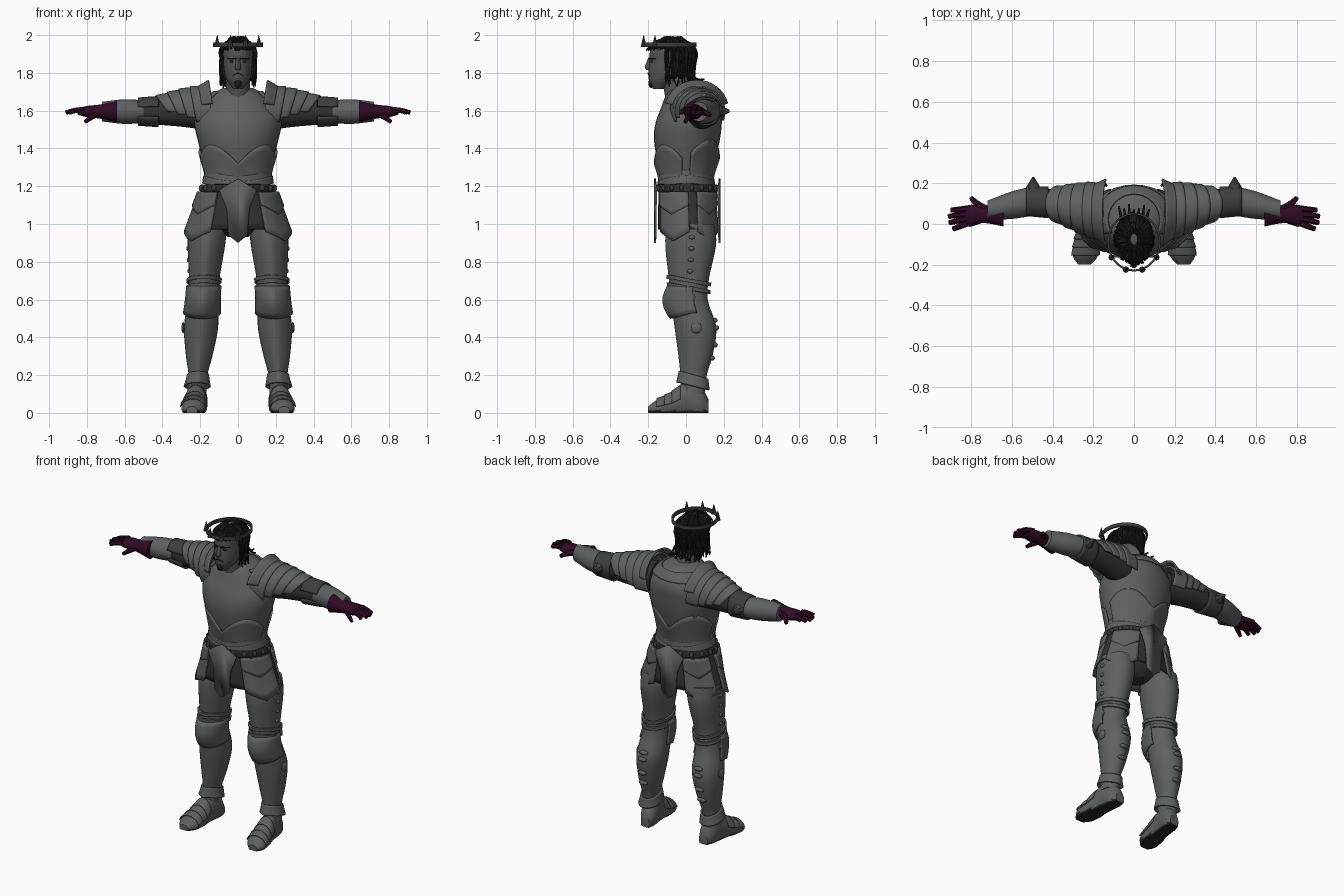
import bpy, bmesh, random
from math import sin, cos, pi, radians
from mathutils import Vector, Matrix

if "Cube" in bpy.data.objects:
    bpy.data.objects.remove(bpy.data.objects["Cube"])
random.seed(4)

def material(name, *rgb):
    m = bpy.data.materials.new(name)
    m.use_nodes = True
    m.diffuse_color = (*rgb, 1)
    m.node_tree.nodes["Principled BSDF"].inputs["Base Color"].default_value = (*rgb, 1)
    return m

STEEL = material("steel", .11, .12, .12)
SKIN = material("grey skin", .085, .09, .09)
DARK = material("dark cloth", .03, .032, .032)
IRON = material("dark iron", .045, .05, .05)
GLOVE = material("wine leather", .03, .003, .018)
HAIR = material("black hair", .011, .012, .012)
SOLE = material("sole", .018, .018, .018)

class Form:
    """Smooth oval body along an axis; rows are (position, radius, low side, high side)."""
    def __init__(self, axis, rows, centre=lambda t: 0, keel=0):
        self.axis, self.centre, self.keel = axis, centre, keel
        self.rows = [Vector(r) for r in rows]

    def spot(self, t, degrees, grow=0):
        """Surface point at an angle from the low side, pushed out by grow."""
        rows, last = self.rows, len(self.rows) - 1
        i = min(max(sum(t >= r[0] for r in rows) - 1, 0), last - 1)
        p, q = rows[i], rows[i + 1]
        h = q[0] - p[0]
        f = min(max((t - p[0]) / h, 0), 1)
        before, after = rows[max(i - 1, 0)], rows[min(i + 2, last)]
        m, k = (q - before) * (h / (q[0] - before[0])), (after - p) * (h / (after[0] - p[0]))
        ease = f * f * (3 - 2 * f)
        _, r, lo, hi = p + (q - p) * ease + m * (f * (1 - f) ** 2) - k * (f * f * (1 - f))
        a = radians(degrees)
        u = self.centre(t) + (r + grow) * sin(a)
        w = (lo + hi) / 2 - ((hi - lo) / 2 + grow) * cos(a) - self.keel * max(0, cos(a)) ** 14
        return Vector({"z": (u, w, t), "x": (t, w, u), "y": (u, t, w)}[self.axis])

def finish(name, mesh, mat, thick=0, mirror=False):
    """Shared shading, material and modifiers."""
    mesh.name = name
    mesh.materials.clear()
    mesh.materials.append(mat)
    for p in mesh.polygons:
        p.use_smooth = True
    mesh.set_sharp_from_angle(angle=radians(38))
    ob = bpy.data.objects.new(name, mesh)
    bpy.context.collection.objects.link(ob)
    if thick:
        s = ob.modifiers.new("Thickness", "SOLIDIFY")
        s.thickness, s.offset = thick, 0
    if mirror:
        ob.modifiers.new("Mirror", "MIRROR")
    return ob

def from_bm(bm, name, mat, **kw):
    bmesh.ops.recalc_face_normals(bm, faces=bm.faces)
    mesh = bpy.data.meshes.new(name)
    bm.to_mesh(mesh)
    bm.free()
    return finish(name, mesh, mat, **kw)

def skin(name, form, mat, span=None, arc=None, grow=0, flare=0, n=32, warp=None, capped=False, **kw):
    """Surface of a whole form, or of a span and arc of it."""
    bm = bmesh.new()
    first, last = span or (form.rows[0][0], form.rows[-1][0])
    steps = 6 if span else 4 * len(form.rows)
    start, end = arc or (0, 360)
    count = n + 1 if arc else n
    rows = []
    for k in range(steps + 1):
        v, row = k / steps, []
        for i in range(count):
            deg = start + (end - start) * i / n
            p = form.spot(first + (last - first) * v, deg, grow + flare * v)
            row.append(bm.verts.new(warp(p, radians(deg), i / n, v) if warp else p))
        rows.append(row)
    for r0, r1 in zip(rows, rows[1:]):
        for i in range(n):
            j = (i + 1) % count
            bm.faces.new((r0[i], r0[j], r1[j], r1[i]))
    if capped or not span:
        bm.faces.new(rows[0])
        bm.faces.new(rows[-1])
    return from_bm(bm, name, mat, **kw)

def plate(name, form, span, arc=None, mat=STEEL, thick=.01, **kw):
    skin(name, form, mat, span, arc, thick=thick, **kw)

def tubes(name, paths, radius, mat, taper=.5, **kw):
    """Tapered round strands along smooth paths."""
    cu = bpy.data.curves.new(name, "CURVE")
    cu.dimensions, cu.bevel_depth, cu.bevel_resolution = "3D", radius, 1
    cu.use_fill_caps, cu.resolution_u = True, 3
    for pts in paths:
        s = cu.splines.new("NURBS")
        s.points.add(len(pts) - 1)
        for i, p in enumerate(pts):
            s.points[i].co = (*p, 1)
            s.points[i].radius = 1 - (1 - taper) * i / (len(pts) - 1)
        s.order_u, s.use_endpoint_u = 3, True
    tmp = bpy.data.objects.new(name + " path", cu)
    bpy.context.collection.objects.link(tmp)
    dg = bpy.context.evaluated_depsgraph_get()
    mesh = bpy.data.meshes.new_from_object(tmp.evaluated_get(dg))
    bpy.data.objects.remove(tmp)
    finish(name, mesh, mat, **kw)

def beads(name, pts, size, mat, **kw):
    """Small rounded studs."""
    bm = bmesh.new()
    for p in pts:
        bmesh.ops.create_icosphere(bm, subdivisions=2, radius=1,
                                   matrix=Matrix.Translation(p) @ Matrix.Diagonal((*size, 1)))
    from_bm(bm, name, mat, **kw)

def lift(rule):
    """Warp that moves points vertically by a rule of angle, arc fraction and span fraction."""
    return lambda p, a, u, v: p + Vector((0, 0, rule(a, u, v)))

# Torso
TORSO = Form("z", [(1.17, .165, -.12, .13), (1.27, .17, -.14, .14), (1.45, .215, -.17, .18),
                   (1.54, .23, -.16, .19), (1.62, .2, -.13, .19), (1.7, .12, -.1, .14), (1.72, .08, -.08, .09)])
skin("cuirass", TORSO, STEEL)
scallop = lift(lambda a, u, v: v * (.1 * abs(sin(2 * a)) - .05))
plate("belly_plate", TORSO, (1.23, 1.37), (-82, 82), grow=.006, warp=scallop)
plate("back_plate", TORSO, (1.23, 1.4), (98, 262), grow=.006, warp=scallop)
plate("gorget", TORSO, (1.65, 1.7), (60, 300), grow=.008)

# Waist and skirt
for k in range(2):
    low = 1.2 + .03 * k
    plate(f"waist_lame_{k}", TORSO, (low, low + .04), grow=.02 - .008 * k, flare=-.008,
          warp=lift(lambda a, u, v: .03 * sin(a) ** 2 - .015))
plate("belt", TORSO, (1.17, 1.21), mat=DARK, grow=.026)
beads("belt_studs", [TORSO.spot(1.19, 20 * i, .032) for i in range(1, 18)], (.014, .011, .018), IRON)
SKIRT = Form("z", [(.95, .272, -.145, .17), (1.2, .18, -.14, .15)])
plate("under_skirt", SKIRT, (1.2, .97), mat=DARK)
skin("breeches", Form("z", [(.93, .05, -.03, .08), (1, .16, -.1, .14), (1.17, .16, -.11, .13)]), DARK)
for side, arc in (("front", (31, 92)), ("back", (108, 156))):
    for part, bottom, out in (("tasset", .96, .014), ("hip_lame", 1.1, .022)):
        plate(f"{side}_{part}", SKIRT, (1.17, bottom), arc, grow=out, mirror=True, n=12,
              warp=lift(lambda a, u, v: -.05 * v * (1 - abs(2 * u - 1))))

for side, y, slope in (("front", -.164, .06), ("back", .178, -.06)):
    bm = bmesh.new()
    outline = [(0, 1.24), (.1, 1.18), (.06, 1.08), (.05, .94), (0, .9)]
    bm.faces.new([bm.verts.new((x, y + slope * x, z)) for x, z in outline])
    from_bm(bm, side + "_tabard", STEEL, thick=.01, mirror=True)

# Legs
LEG = Form("z", [(.1, .05, -.02, .1), (.2, .05, -.02, .11), (.3, .07, -.03, .14), (.45, .09, -.05, .16),
                 (.6, .08, -.07, .115), (.7, .08, -.08, .12), (.9, .1, -.1, .16), (1, .1, -.09, .15)],
           centre=lambda z: .225 - .065 * z, keel=.01)
skin("leg_plate", LEG, STEEL, mirror=True)
tilt = lift(lambda a, u, v: .02 * cos(a))
def knee_bulge(p, a, u, v):
    return p - Vector((0, .03 * sin(pi * v), .03 * v)) * max(0, cos(a))
plate("knee_cop", LEG, (.67, .53), (-100, 100), grow=.01, warp=knee_bulge, mirror=True)
plate("thigh_band", LEG, (.71, .69), grow=.008, warp=tilt, mirror=True)
plate("shin_band", LEG, (.67, .65), grow=.01, warp=tilt, mirror=True)
plate("ankle_cuff", LEG, (.2, .14), grow=.004, flare=.014, warp=tilt, mirror=True)
beads("side_discs", [LEG.spot(z, 90, .004) for z in (.61, .45)], (.01, .03, .03), STEEL, mirror=True)
beads("calf_buckles", [LEG.spot(z, 180) for z in (.49, .45, .36, .29)], (.03, .016, .014), STEEL, mirror=True)
beads("thigh_rivets", [LEG.spot(.75 + .06 * k, 90) for k in range(4)], (.008, .016, .012), STEEL, mirror=True)

# Feet, flattened on the ground with dark soles
BOOT = Form("y", [(-.2, .03, -.01, .035), (-.16, .06, -.02, .065), (-.08, .06, -.03, .105),
                  (0, .052, -.03, .16), (.08, .05, -.03, .14), (.12, .03, -.02, .07)],
            centre=lambda y: .22 - .12 * y)
boot = skin("boot", BOOT, STEEL, mirror=True, warp=lambda p, a, u, v: Vector((p.x, p.y, max(0, p.z))))
boot.data.materials.append(SOLE)
for f in boot.data.polygons:
    f.material_index = int(f.center.z < .012)
for k in range(3):
    y = -.03 - .04 * k
    plate(f"foot_lame_{k}", BOOT, (y, y - .045), (100, 260), grow=.001, flare=.006, thick=.006, mirror=True)

# Arms
def arm_form(*rows):
    return Form("x", rows, centre=lambda x: 1.595)
ARM = arm_form((.15, .1, -.02, .16), (.3, .08, .02, .17), (.55, .06, .05, .17))
skin("sleeve", ARM, DARK, mirror=True)
SHOULDER = arm_form((.15, .14, -.09, .2), (.3, .115, -.04, .195), (.46, .07, .025, .175))
def fan(k):
    return lambda p, a, u, v: p + Vector((.025 * (sin(a) - 1) * (1 + k / 2), 0, 0))
for k in range(4):
    x = .165 + .06 * k
    plate(f"pauldron_{k}", SHOULDER, (x, x + .09), (8 * k - 24, 200 - 6 * k), grow=-.004, flare=.01,
          warp=fan(k), mirror=True)
plate("pauldron_crest", SHOULDER, (.155, .21), (15, 165), grow=.025, flare=-.025, warp=fan(0), mirror=True)
plate("elbow_cop", ARM, (.42, .53), (20, 340), mat=IRON, grow=.008, mirror=True)
skin("elbow_spike", Form("y", [(.13, .065, 1.54, 1.655), (.23, .005, 1.59, 1.605)], centre=lambda y: .495),
     IRON, n=8, mirror=True)
skin("vambrace", arm_form((.5, .06, .04, .185), (.6, .065, .025, .16), (.72, .052, .02, .115)),
     STEEL, mirror=True)

# Gloves
skin("glove", arm_form((.64, .056, -.012, .1), (.74, .036, .005, .085), (.8, .03, -.006, .095),
                       (.85, .016, 0, .08)), GLOVE, mirror=True)
fingers = []
for i in range(4):
    tip = Vector((.912 - .008 * (i - 1.7) ** 2, .031 * i - .025, 1.59))
    root = Vector((.82, .024 * i + .003, 1.605))
    fingers.append([root, (root + tip) / 2 + Vector((0, 0, .008)), tip])
tubes("fingers", fingers, .0165, GLOVE, taper=.75, mirror=True)
tubes("thumb", [[(.74, .03, 1.59), (.785, .005, 1.56), (.81, -.005, 1.54)]], .02, GLOVE, mirror=True)
tubes("glove_edge", [[(.73, .07, 1.6), (.78, .1, 1.59), (.8, .13, 1.575)]], .022, GLOVE, mirror=True)

# Head
skin("neck", Form("z", [(1.62, .085, -.1, .08), (1.7, .066, -.115, .06), (1.78, .062, -.13, .03)]), SKIN)
HEAD = Form("z", [(1.715, .025, -.175, -.12), (1.77, .064, -.198, -.02), (1.86, .077, -.194, .033),
                  (1.94, .07, -.178, .025), (1.98, .015, -.1, -.05)])
skin("head", HEAD, SKIN)
skin("nose", Form("z", [(1.815, .015, -.21, -.18), (1.83, .017, -.218, -.18), (1.88, .008, -.2, -.18)]),
     SKIN, n=10)
beads("ears", [HEAD.spot(1.85, 100)], (.01, .018, .03), SKIN, mirror=True)
beads("eyes", [HEAD.spot(1.86, 25, -.003)], (.014, .008, .007), HAIR, mirror=True)
tubes("eyebrows", [[HEAD.spot(1.875, d, .003) for d in (9, 25, 45)]], .006, HAIR, mirror=True)
tubes("moustache", [[HEAD.spot(1.8 - d / 1500, d, .002) for d in (0, 15, 25)]], .004, HAIR, mirror=True)
beads("goatee", [HEAD.spot(1.745, 0, -.006)], (.02, .016, .026), HAIR)

# Hair: a cap behind the face, then wavy strands
skin("hair_cap", HEAD, HAIR, (1.77, 1.98), grow=.01, capped=True,
     warp=lambda p, a, u, v: Vector((p.x, p.y if p.z > 1.92 else max(p.y, -.08), p.z)))
def jitter(size):
    return random.uniform(-size, size)
strands = []
for i in range(150):
    deg = random.uniform(-180, 180)
    low = random.uniform(1.72, 1.8) if abs(deg) > 76 else 1.925
    path = []
    for k in range(7):
        z = 1.985 - (1.985 - low) * (k / 6) ** 1.5
        p = HEAD.spot(max(z, 1.84), deg + jitter(6), .015 + jitter(.008))
        path.append((p.x, p.y, z + jitter(.006)))
    strands.append(path)
tubes("hair_strands", strands, .0075, HAIR)
tubes("nape_locks", [[(.02 * i, .02, 1.8), (.022 * i, .05, 1.755), (.025 * i, .09 + jitter(.03), 1.76 + jitter(.012))]
      for i in range(-3, 4)], .009, HAIR)

# Crown
CROWN = Form("z", [(1.938, .127, -.228, .05), (1.96, .127, -.228, .05)])
plate("crown_band", CROWN, (1.938, 1.96), mat=IRON, n=48)
for k, deg in enumerate((-58, -18, 18, 58)):
    bm = bmesh.new()
    base = CROWN.spot(1.969, deg, .003)
    bmesh.ops.create_cone(bm, cap_ends=True, segments=8, radius1=.016, radius2=.001, depth=.062,
                          matrix=Matrix.Translation(base))
    from_bm(bm, f"crown_point_{k}", IRON)
